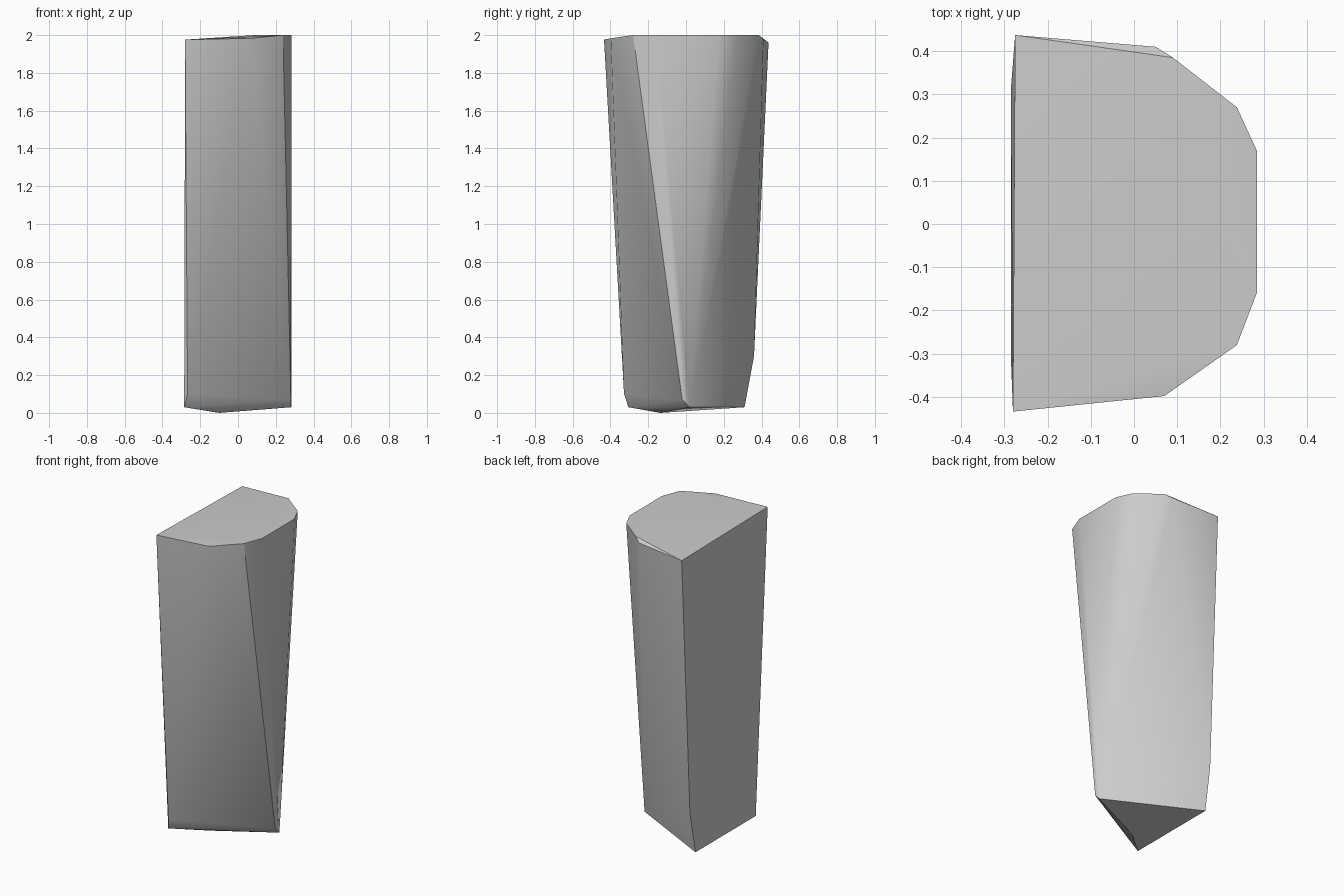
import bpy, bmesh, math

# Remove the default cube
cube = bpy.data.objects.get("Cube")
if cube:
    bpy.data.objects.remove(cube, do_unlink=True)

# Plain grey stone
stone = bpy.data.materials.new("grey_stone")
stone.use_nodes = True
grey = (0.6, 0.6, 0.6, 1)
stone.diffuse_color = grey
stone.node_tree.nodes["Principled BSDF"].inputs["Base Color"].default_value = grey

# Wide, rounded top outline with one flat side
top_rim = [(-0.275, 0.437, 1.96), (0.05, 0.41, 1.978), (0.09, 0.385, 2),
           (0.238, 0.27, 2), (0.284, 0.17, 2), (0.284, -0.16, 2),
           (0.238, -0.28, 2), (0.07, -0.398, 1.983), (-0.28, -0.434, 1.976)]
# Chipped corners just above the base
lower_chips = [(-0.28, 0.36, 0.3), (-0.267, -0.328, 0.1), (0.28, -0.02, 0.07)]
# Narrow three-cornered base with a shallow low point
base = [(-0.285, 0.31, 0.03), (-0.285, -0.305, 0.03), (0.282, 0.02, 0.03),
        (-0.1, -0.135, 0)]

# Wrap the points in one faceted shard
bm = bmesh.new()
for point in top_rim + lower_chips + base:
    bm.verts.new(point)
bmesh.ops.convex_hull(bm, input=bm.verts[:])
bmesh.ops.recalc_face_normals(bm, faces=bm.faces[:])
mesh = bpy.data.meshes.new("rock_shard")
bm.to_mesh(mesh)
bm.free()
mesh.materials.append(stone)
shard = bpy.data.objects.new("rock_shard", mesh)
bpy.context.collection.objects.link(shard)

# Smooth the soft facets, keep the hard edges
bpy.ops.object.select_all(action="DESELECT")
shard.select_set(True)
bpy.context.view_layer.objects.active = shard
bpy.ops.object.shade_smooth_by_angle(angle=math.radians(30))
